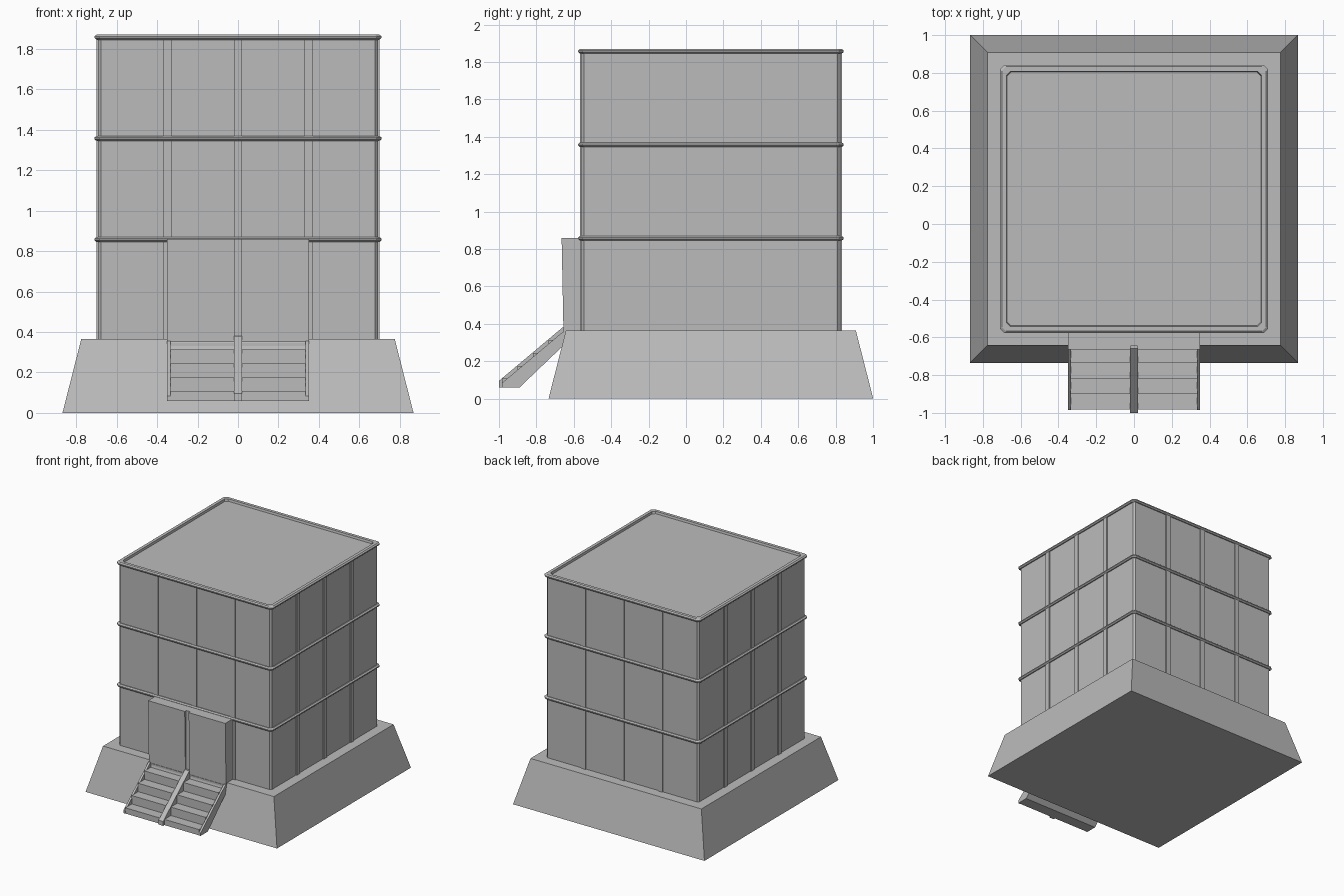
import bpy
import bmesh

cube = bpy.data.objects.get("Cube")
if cube:
    bpy.data.objects.remove(cube, do_unlink=True)

CY = 0.133  # centre line of the building in y

stone = bpy.data.materials.new("plain_grey")
stone.use_nodes = True
grey = (0.5, 0.5, 0.5, 1)
stone.diffuse_color = grey
stone.node_tree.nodes["Principled BSDF"].inputs["Base Color"].default_value = grey


def finish(name, bm):
    bmesh.ops.recalc_face_normals(bm, faces=bm.faces)
    mesh = bpy.data.meshes.new(name)
    bm.to_mesh(mesh)
    bm.free()
    mesh.materials.append(stone)
    obj = bpy.data.objects.new(name, mesh)
    bpy.context.collection.objects.link(obj)
    return obj


def outline(h, c):
    """Square of half width h, with corners cut by c."""
    if c == 0:
        return [(h, h), (-h, h), (-h, -h), (h, -h)]
    k = h - c
    return [(h, k), (k, h), (-k, h), (-h, k), (-h, -k), (-k, -h), (k, -h), (h, -k)]


def loft(name, layers, closed=False):
    """Stack square outlines (half width, corner cut, height)."""
    bm = bmesh.new()
    rings = [[bm.verts.new((x, y + CY, z)) for x, y in outline(h, c)] for h, c, z in layers]
    pairs = list(zip(rings, rings[1:]))
    if closed:
        pairs.append((rings[-1], rings[0]))
    else:
        bm.faces.new(rings[0])
        bm.faces.new(rings[-1])
    for a, b in pairs:
        for i in range(len(a)):
            j = (i + 1) % len(a)
            bm.faces.new((a[i], a[j], b[j], b[i]))
    return finish(name, bm)


def extrude_x(name, profile, x0, x1):
    """Extrude a (y, z) profile from x0 to x1."""
    bm = bmesh.new()
    face = bm.faces.new([bm.verts.new((x0, y, z)) for y, z in profile])
    geom = bmesh.ops.extrude_face_region(bm, geom=[face])["geom"]
    moved = [v for v in geom if isinstance(v, bmesh.types.BMVert)]
    bmesh.ops.translate(bm, verts=moved, vec=(x1 - x0, 0, 0))
    return finish(name, bm)


def box(name, x0, x1, y0, y1, z0, z1):
    return extrude_x(name, [(y0, z0), (y1, z0), (y1, z1), (y0, z1)], x0, x1)


# Sloped base and the main block
loft("sloped_base", [(0.868, 0, 0), (0.775, 0, 0.365)])
loft("walls", [(0.692, 0.014, 0.36), (0.692, 0.014, 1.852)])

# Bands around each floor; the top one forms the roof rim
for floor, z in (("lower", 0.858), ("middle", 1.358), ("roof", 1.858)):
    loft(floor + "_band", [(0.67, 0.02, z - 0.013), (0.7, 0.02, z - 0.013),
                           (0.71, 0.024, z - 0.004), (0.71, 0.024, z + 0.004),
                           (0.7, 0.022, z + 0.012), (0.675, 0.02, z + 0.012)], closed=True)

# Upright ribs, three on each side
for i in (-1, 0, 1):
    x = i * 0.35
    y = CY + x
    for side, s in (("back", 1), ("front", -1)):
        ys = sorted((CY + s * 0.67, CY + s * 0.7))
        box(side + "_rib", x - 0.021, x + 0.021, *ys, 0.36, 1.85)
    for side, s in (("left", 1), ("right", -1)):
        xs = sorted((s * 0.67, s * 0.7))
        box(side + "_rib", *xs, y - 0.021, y + 0.021, 0.36, 1.85)

# Entrance block with two door leaves and a shallow gap between
box("entrance_block", -0.35, 0.35, -0.645, -0.54, 0.36, 0.86)
for side, s in (("left", 1), ("right", -1)):
    xs = sorted((s * 0.018, s * 0.35))
    extrude_x(side + "_door_leaf", [(-0.64, 0.35), (-0.655, 0.35), (-0.665, 0.86), (-0.64, 0.86)], *xs)


# Staircase: stepped body, side strings and a middle rail
def slope(y, lift):
    return 0.083 + lift + 0.84 * (y + 0.985)


steps = [(-0.6, 0.3), (-0.66, 0.28), (-0.89, 0.06), (-0.983, 0.06)]
for i in range(4):
    y, z = -0.983 + 0.083 * i, 0.107 + 0.069 * i
    steps += [(y, z), (y + 0.083, z)]
steps += [(-0.651, 0.345), (-0.6, 0.345)]
extrude_x("steps", steps, -0.335, 0.335)


def beam(name, front, lift, x0, x1):
    extrude_x(name, [(-0.64, 0.28), (-0.66, 0.28), (-0.89, 0.06), (front, 0.06),
                     (front, slope(front, lift)), (-0.66, slope(-0.66, lift)),
                     (-0.64, slope(-0.66, lift))], x0, x1)


beam("right_stair_string", -0.985, 0.0, -0.35, -0.333)
beam("left_stair_string", -0.985, 0.0, 0.333, 0.35)
beam("middle_stair_rail", -1.0, 0.025, -0.021, 0.021)
